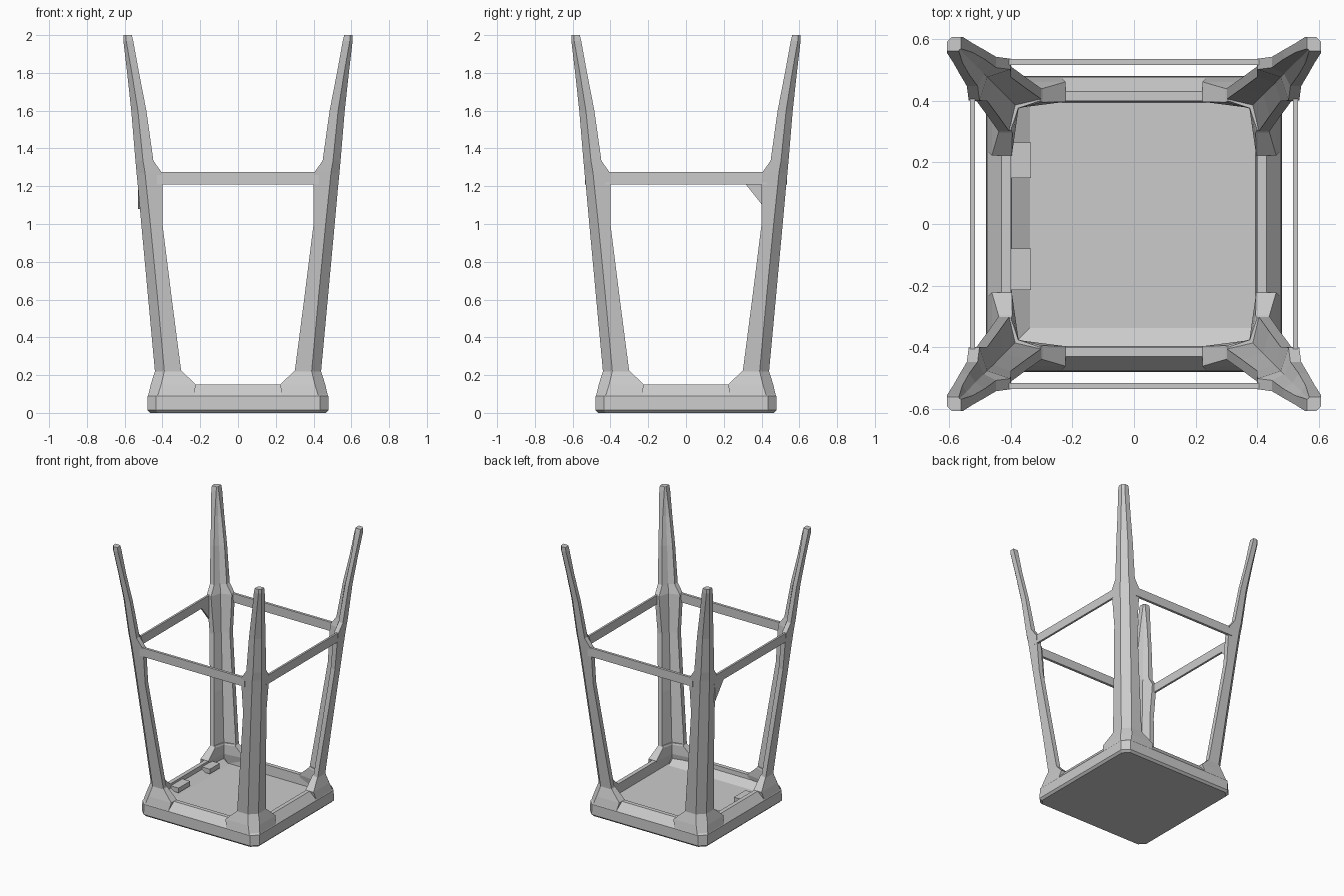
import bpy, bmesh
from mathutils import Vector

if "Cube" in bpy.data.objects:
    bpy.data.objects.remove(bpy.data.objects["Cube"])

CORNERS = [("front_left", -1, -1), ("front_right", 1, -1),
           ("back_left", -1, 1), ("back_right", 1, 1)]


def make_object(name, bm):
    bmesh.ops.recalc_face_normals(bm, faces=bm.faces[:])
    mesh = bpy.data.meshes.new(name)
    bm.to_mesh(mesh)
    bm.free()
    ob = bpy.data.objects.new(name, mesh)
    bpy.context.collection.objects.link(ob)
    return ob


def loft(name, rings, capped=True):
    """Skin closed rings of equal length; uncapped lofts close on themselves."""
    bm = bmesh.new()
    loops = [[bm.verts.new(p) for p in r] for r in rings]
    pairs = list(zip(loops, loops[1:]))
    if not capped:
        pairs.append((loops[-1], loops[0]))
    n = len(loops[0])
    for a, b in pairs:
        for i in range(n):
            j = (i + 1) % n
            bm.faces.new((a[i], a[j], b[j], b[i]))
    if capped:
        bm.faces.new(loops[0])
        bm.faces.new(loops[-1])
    return make_object(name, bm)


def box(name, lo, hi):
    rings = [[(lo[0], lo[1], z), (hi[0], lo[1], z), (hi[0], hi[1], z), (lo[0], hi[1], z)]
             for z in (lo[2], hi[2])]
    return loft(name, rings)


def square(h, c, z):
    """Square outline with clipped corners."""
    return [(h - c, h, z), (h, h - c, z), (h, c - h, z), (h - c, -h, z),
            (c - h, -h, z), (-h, c - h, z), (-h, h - c, z), (c - h, h, z)]


def angle_section(o, w, c, t, k, z, sx, sy):
    """Folded angle section: outer corner o, wing w, chamfer c, edge t, throat k."""
    pts = [(o - w, o), (o - c, o), (o, o - c), (o, o - w),
           (o - t, o - w), (o - k, o - k), (o - w, o - t)]
    return [(sx * x, sy * y, z) for x, y in pts]


# Upturned seat: one closed shell with rounded rim and recessed underside
loft("seat", [square(.465, .04, 0), square(.48, .045, .015), square(.478, .045, .09),
              square(.43, .04, .15), square(.40, .03, .15), square(.395, .03, .08)])

# Sloped fillet along the front and left inside edges, with small tabs
for name, swap in (("front_inner_fillet", False), ("left_inner_fillet", True)):
    prof = [(-.40, .075), (-.33, .075), (-.40, .12)]
    rings = []
    for u in (-.38, .38):
        rings.append([(v, u, z) if swap else (u, v, z) for v, z in prof])
    loft(name, rings)
for i, (a, b) in enumerate(((-.215, -.08), (.15, .265))):
    box(f"left_tab_{i + 1}", (-.41, a, .10), (-.335, b, .135))

# Legs: splayed, tapering folded metal, with flared feet at the seat corners
LEG = [  # z, outer corner, wing, chamfer, edge, throat
    (.20, .438, .14, .050, .035, .055),
    (.60, .475, .125, .050, .035, .055),
    (1.0, .512, .112, .048, .035, .055),
    (1.2, .530, .130, .045, .035, .058),
    (1.27, .537, .135, .045, .035, .060),
    (1.335, .543, .095, .040, .035, .055),
    (1.6, .565, .080, .035, .030, .050),
    (1.8, .587, .063, .025, .030, .042),
    (1.97, .607, .052, .015, .040, .045),
    (2.0, .607, .045, .015, .038, .040)]
FOOT = [
    (.085, .477, .24, .05, .075, .085),
    (.15, .462, .24, .055, .065, .085),
    (.22, .440, .143, .05, .045, .065),
    (.232, .436, .13, .05, .036, .060)]
for name, sx, sy in CORNERS:
    for part, table in (("leg", LEG), ("leg_socket", FOOT)):
        loft(f"{name}_{part}", [angle_section(o, w, c, t, k, z, sx, sy)
                                for z, o, w, c, t, k in table])

# Cross rails joining the legs
Z0, Z1, L = 1.21, 1.275, .43
for name, s in (("front", -1), ("back", 1)):
    lo, hi = sorted((s * .517, s * .536))
    box(f"{name}_rail", (-L, lo, Z0), (L, hi, Z1))
for name, s in (("left", -1), ("right", 1)):
    lo, hi = sorted((s * .517, s * .532))
    box(f"{name}_rail", (lo, -L, Z0), (hi, L, Z1))

# Small brace under the left rail at the back leg
loft("rail_brace", [[(x, .315, 1.212), (x, .42, 1.212), (x, .42, 1.08)]
                    for x in (-.53, -.517)])
